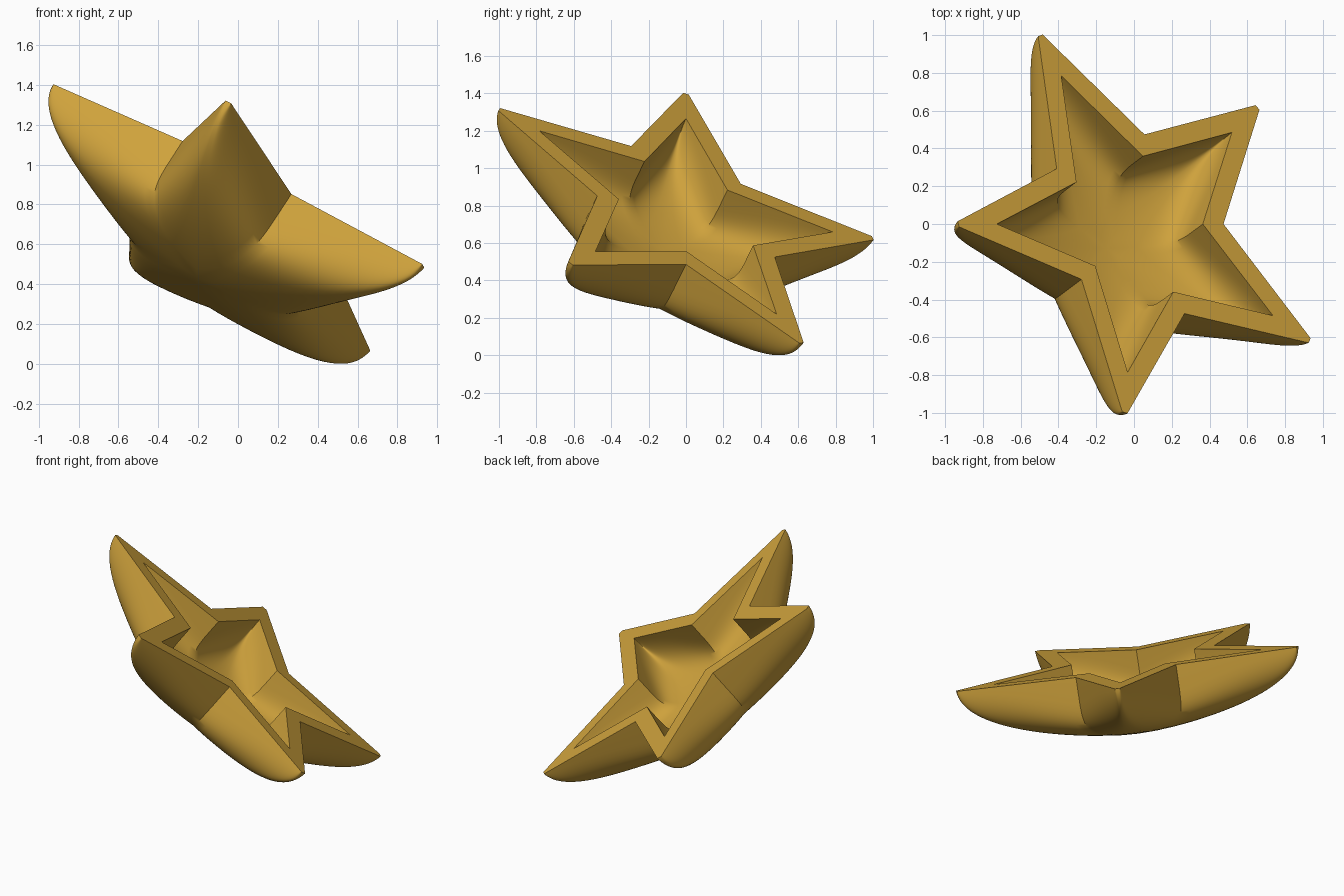
import bpy, bmesh
from math import sin, cos, pi, radians
from mathutils import Vector, Matrix

cube = bpy.data.objects.get("Cube")
if cube:
    bpy.data.objects.remove(cube)

STEPS, RINGS = 24, 16      # samples along an arm and around its section


def gold_material():
    mat = bpy.data.materials.new("gold")
    colour = (0.62, 0.36, 0.045, 1)
    mat.diffuse_color = colour
    mat.use_nodes = True
    mat.node_tree.nodes["Principled BSDF"].inputs["Base Color"].default_value = colour
    return mat


def half_arm(bm, angle, side, tip, valley, depth, blunt):
    """Curved skin from an arm's spine to one straight edge; returns its rim row."""
    axis = Vector((cos(angle), sin(angle)))
    across = Vector((-axis.y, axis.x)) * side
    valley_pt = (axis * cos(pi / 5) + across * sin(pi / 5)) * valley
    tip_pt = axis * tip + across * blunt
    rows = []
    for i in range(STEPS + 1):
        s = 1 - (1 - i / STEPS) ** 2
        edge, spine = valley_pt.lerp(tip_pt, s), axis * tip * s
        power = 2.5 + 3.5 * (1 - s) ** 2      # boxy at the valley, round at the tip
        row = []
        for j in range(RINGS + 1):
            phi = j / RINGS * pi / 2
            q = max(cos(phi), 0) ** (2 / power) if j < RINGS else 0
            base = spine.lerp(edge, q)
            reach = min(base.length / tip, 1)
            drop = depth * (1 - reach ** 1.6) ** 0.5 * sin(phi) ** (2 / power)
            row.append(bm.verts.new((base.x, base.y, -drop)))
        rows.append(row)
    for a, b in zip(rows, rows[1:]):
        for j in range(RINGS):
            bm.faces.new((a[j], a[j + 1], b[j + 1], b[j]))
    return [row[0] for row in rows]


bm = bmesh.new()
for k in range(5):
    angle = k * 2 * pi / 5
    for side in (1, -1):
        outer = half_arm(bm, angle, side, 1.135, 0.539, 0.45, 0.016)
        inner = half_arm(bm, angle, side, 0.892, 0.408, 0.34, 0)
        # flat rim between the two skins
        for i in range(STEPS):
            bm.faces.new((outer[i], outer[i + 1], inner[i + 1], inner[i]))
    # blunt end of the arm's rim
    if k >= 0:
        axis = Vector((cos(angle), sin(angle), 0))
        across = Vector((-axis.y, axis.x, 0)) * 0.016
        bm.faces.new([bm.verts.new(p) for p in (
            axis * 1.135 + across, axis * 1.135 - across, axis * 0.892)])

bmesh.ops.remove_doubles(bm, verts=bm.verts, dist=0.0004)
bmesh.ops.dissolve_degenerate(bm, edges=bm.edges, dist=0.0001)
bmesh.ops.recalc_face_normals(bm, faces=bm.faces)

mesh = bpy.data.meshes.new("star_bowl")
bm.to_mesh(mesh)
bm.free()
mesh.materials.append(gold_material())
mesh.shade_smooth()
mesh.set_sharp_from_angle(angle=radians(42))
bowl = bpy.data.objects.new("star_bowl", mesh)
bpy.context.collection.objects.link(bowl)

# tilt the bowl so that its first arm points up to the right-hand side
normal = Vector((0.65, 0.49, 1)).normalized()
first = Vector((-1, 0, 0.65)).normalized()
second = normal.cross(first)
tilt = Matrix((first, second, normal)).transposed().to_4x4()
mesh.transform(tilt)
lowest = min(v.co.z for v in mesh.vertices)
mesh.transform(Matrix.Translation((0.022, 0, -lowest)))
